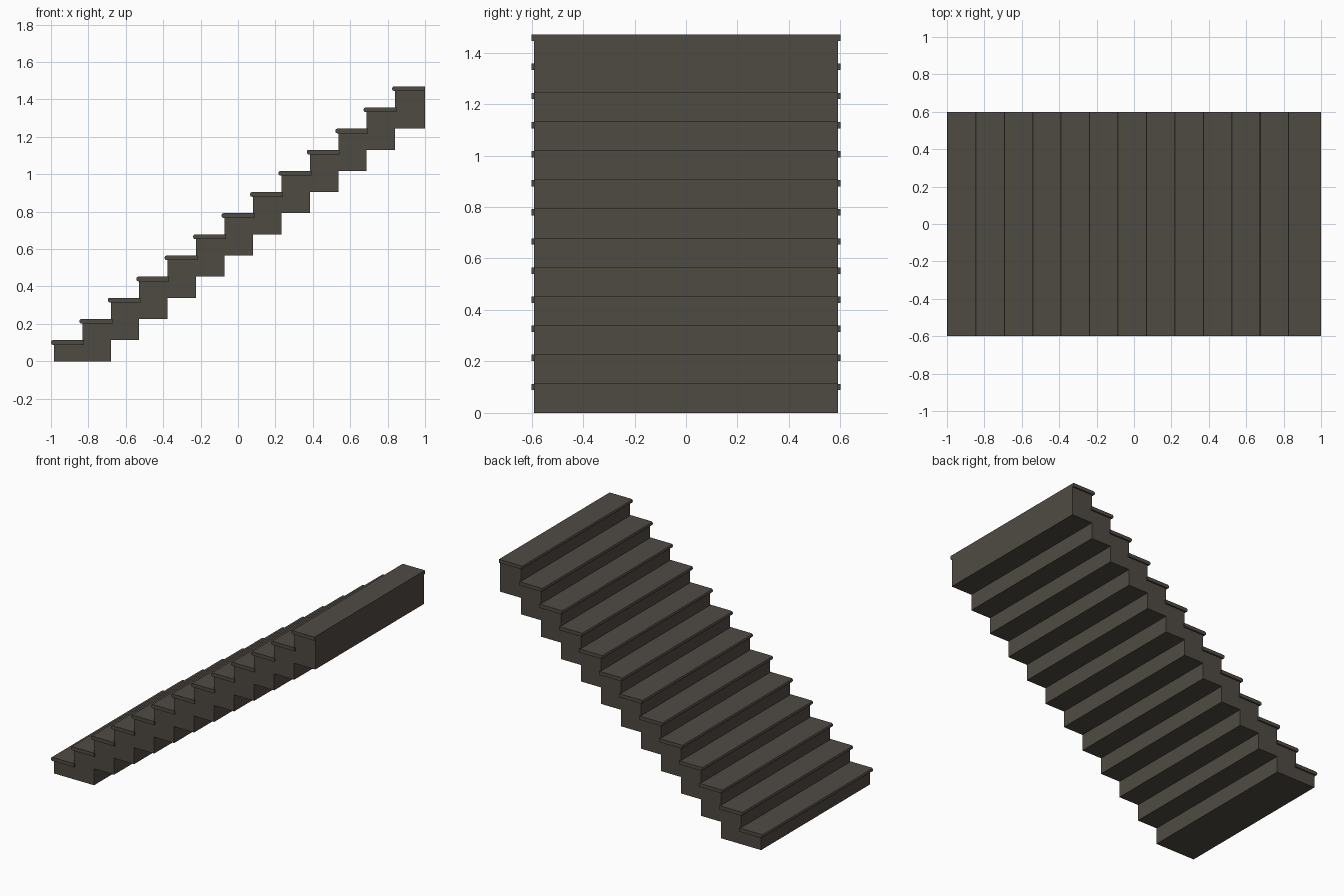
import bpy, bmesh

if "Cube" in bpy.data.objects:
    bpy.data.objects.remove(bpy.data.objects["Cube"])

STEPS = 13
RISE = 1.47 / STEPS
RUN = 0.152
RISER_X = -0.984      # first riser face
TREAD_LEN = 0.176
TREAD_T = 0.025

mat = bpy.data.materials.new("dark stone")
mat.diffuse_color = (0.078, 0.069, 0.057, 1)
mat.use_nodes = True
mat.node_tree.nodes["Principled BSDF"].inputs["Base Color"].default_value = mat.diffuse_color


def extrude_profile(name, pts, half_y):
    """Solid from an x-z outline, extruded along y."""
    bm = bmesh.new()
    face = bm.faces.new([bm.verts.new((x, -half_y, z)) for x, z in pts])
    ext = bmesh.ops.extrude_face_region(bm, geom=[face])
    moved = [v for v in ext["geom"] if isinstance(v, bmesh.types.BMVert)]
    bmesh.ops.translate(bm, verts=moved, vec=(0, 2 * half_y, 0))
    bmesh.ops.recalc_face_normals(bm, faces=bm.faces)
    me = bpy.data.meshes.new(name)
    bm.to_mesh(me)
    bm.free()
    me.materials.append(mat)
    ob = bpy.data.objects.new(name, me)
    bpy.context.collection.objects.link(ob)
    return ob


def riser(i):
    return 1.0 if i == STEPS else RISER_X + RUN * i


# Stair body: sawtooth top, sawtooth underside two rises lower
top, under = [], []
for i in range(STEPS):
    z = RISE * (i + 1) - TREAD_T / 2
    top += [(riser(i), z - RISE if i else 0), (riser(i), z), ]
top.append((1.0, RISE * STEPS - TREAD_T / 2))
for i in range(STEPS, 1, -1):
    z = RISE * (i - 2)
    under += [(riser(i), z)]
    if i > 2:
        under += [(riser(i - 1), z)]
extrude_profile("stair_body", top + under, 0.59)

# Treads with a rounded front nosing
for i in range(STEPS):
    x0 = -1 + RUN * i
    x1 = 1.0 if i == STEPS - 1 else x0 + TREAD_LEN
    z1 = RISE * (i + 1)
    z0 = z1 - TREAD_T
    c = 0.010
    pts = [(x1, z0), (x1, z1), (x0 + c, z1), (x0 + 0.3 * c, z1 - 0.3 * c),
           (x0, z1 - c), (x0, z0 + c), (x0 + 0.3 * c, z0 + 0.3 * c), (x0 + c, z0)]
    extrude_profile(f"tread_{i + 1}", pts, 0.6)
